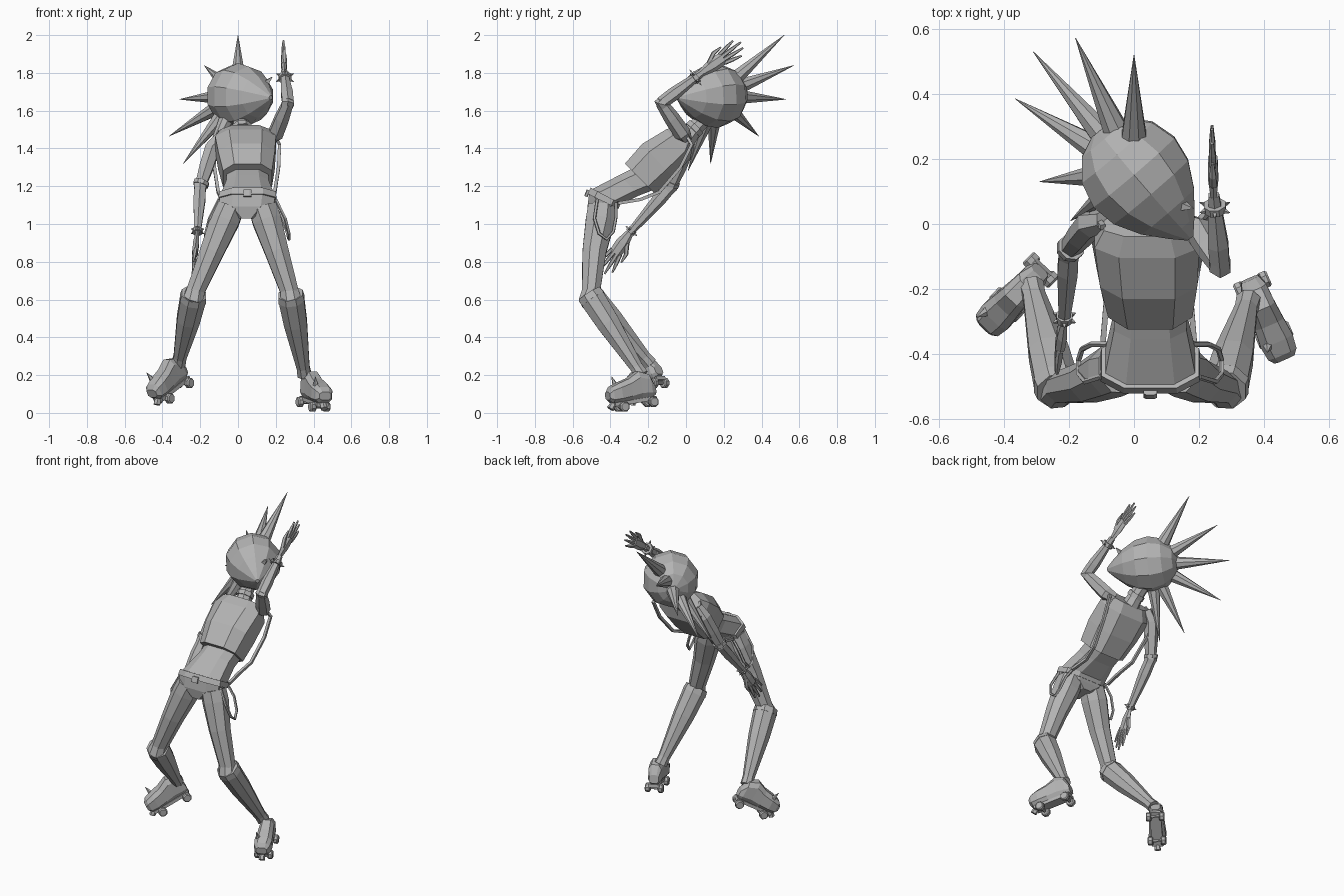
import bpy, bmesh, math
from mathutils import Vector as V

old = bpy.data.objects.get("Cube")
if old:
    bpy.data.objects.remove(old)

grey = bpy.data.materials.new("plain_grey")
grey.use_nodes = True
GREY = (0.45, 0.45, 0.45, 1)
grey.diffuse_color = GREY
grey.node_tree.nodes["Principled BSDF"].inputs["Base Color"].default_value = GREY


def ring(c, u, v, ru, rv, n=8, power=1.0):
    """Cross-section; a power below one squares the corners."""
    out = []
    for i in range(n):
        a = 2 * math.pi * (i + 0.5) / n
        p, q = math.cos(a), math.sin(a)
        p = math.copysign(abs(p) ** power, p)
        q = math.copysign(abs(q) ** power, q)
        out.append(c + u * ru * p + v * rv * q)
    return out


def loft(name, rings):
    bm = bmesh.new()
    loops = [[bm.verts.new(p) for p in r] for r in rings]
    n = len(loops[0])
    for a, b in zip(loops, loops[1:]):
        for i in range(n):
            j = (i + 1) % n
            bm.faces.new((a[i], a[j], b[j], b[i]))
    bm.faces.new(loops[0])
    bm.faces.new(loops[-1])
    bmesh.ops.recalc_face_normals(bm, faces=bm.faces)
    me = bpy.data.meshes.new(name)
    bm.to_mesh(me)
    bm.free()
    me.materials.append(grey)
    ob = bpy.data.objects.new(name, me)
    bpy.context.collection.objects.link(ob)
    return ob


def tube(name, points, radii, n=6, flat=1.0, ref=V((1, 0, 0))):
    """Tapered limb along a path; flat scales it along ref."""
    pts = [V(p) for p in points]
    rings = []
    for i, p in enumerate(pts):
        t = (pts[min(i + 1, len(pts) - 1)] - pts[max(i - 1, 0)]).normalized()
        r0 = ref if abs(t.dot(ref)) < 0.9 else V((0, 1, 0))
        u = (r0 - t * t.dot(r0)).normalized()
        rings.append(ring(p, u, t.cross(u), radii[i] * flat, radii[i], n))
    return loft(name, rings)


def body(name, stations, power=0.7, n=8):
    """Trunk sections: x, y, z, half width, half depth, backward lean."""
    rings = []
    for x, y, z, hw, hd, lean in stations:
        a = math.radians(lean)
        rings.append(ring(V((x, y, z)), V((1, 0, 0)),
                          V((0, -math.cos(a), math.sin(a))), hw, hd, n, power))
    return loft(name, rings)


# Trunk leaning back
body("vest", [(.05, -.245, 1.24, .137, .118, 45), (.045, -.15, 1.335, .158, .128, 48),
              (.04, -.04, 1.425, .17, .105, 50), (.04, .0, 1.475, .14, .065, 52)])
body("waist", [(.05, -.2, 1.25, .115, .085, 48), (.05, -.3, 1.205, .118, .08, 45),
               (.05, -.43, 1.14, .148, .088, 30)])
body("belt", [(.05, -.425, 1.15, .158, .095, 28), (.05, -.44, 1.12, .162, .096, 26)])
body("buckle", [(.05, -.517, 1.18, .022, .01, 20), (.05, -.53, 1.145, .022, .01, 20)])
body("shorts", [(.05, -.435, 1.13, .155, .09, 25), (.045, -.445, 1.08, .15, .082, 10),
                (.045, -.45, 1.03, .05, .065, 0)])
tube("neck", [(.03, .0, 1.45), (.02, .05, 1.51), (.01, .11, 1.57)], [.055, .045, .045], 8)
tube("choker", [(.023, .035, 1.495), (.02, .055, 1.515)], [.054, .054], 8)

# Head, a tapering egg that points at the chin
centre = V((0, .16, 1.68))
face = V((.65, -.76, -.04)).normalized()
crown = V((.41, .316, .84)).normalized()
egg = [(-.166, .03), (-.14, .095), (-.08, .15), (0, .172), (.08, .158),
       (.16, .112), (.225, .055), (.268, .012)]
tube("head", [centre + face * t for t, r in egg], [r for t, r in egg], 10)
nose = centre + face * .165 + crown * .095
tube("nose", [nose - crown * .02, nose + face * .035 + crown * .03], [.025, .002], 4)

# Fan of hair spikes
tips = [(0, .52, 2.0), (-.18, .572, 1.84), (-.31, .53, 1.66),
        (-.365, .385, 1.465), (-.29, .13, 1.32), (-.195, .01, 1.28)]
for k, tip in enumerate(tips):
    d = (V(tip) - centre).normalized()
    tube(f"hair_spike_{k + 1}", [centre + d * .13, V(tip)], [.043, .001], 8)


# Arms and hands
def hand(side, wrist, tip):
    w, e = V(wrist), V(tip)
    d = e - w
    across = d.cross(V((1, 0, 0))).normalized()
    tube(f"{side}_palm", [w - d * .03, w + d * .25, w + d * .52], [.02, .036, .034], 6, .5)
    for k, (spread, reach) in enumerate([(-1, .88), (-.35, 1), (.35, .97), (1, .85)]):
        a = w + d * .48 + across * .026 * spread
        b = w + d * reach + across * .046 * spread
        tube(f"{side}_finger_{k + 1}", [a, (a + b) / 2, b], [.0115, .011, .005], 5)
    a = w + d * .2 - across * .02
    tube(f"{side}_thumb", [a, a + d * .2 - across * .03, a + d * .4 - across * .034],
         [.014, .012, .005], 5)


arms = {
    "right": [(-.09, .01, 1.46), (-.135, .0, 1.4), (-.2, -.08, 1.2), (-.215, -.3, .95), (-.24, -.445, .745)],
    "left": [(.155, .0, 1.455), (.2, -.02, 1.48), (.265, -.13, 1.64), (.245, .09, 1.805), (.24, .3, 1.95)],
}
for side, (root, shoulder, elbow, wrist, tip) in arms.items():
    e, w, s = V(elbow), V(wrist), V(shoulder)
    tube(f"{side}_upper_arm", [root, s, s.lerp(e, .5), e], [.035, .045, .042, .032])
    tube(f"{side}_elbow", [e + (s - e) * .12, e, e + (w - e) * .1], [.033, .038, .034])
    tube(f"{side}_forearm", [e, e.lerp(w, .3), w], [.034, .036, .019])
    hand(side, wrist, tip)

# Studded bracelets
for name, side, f, r in (("left_bracelet", "left", .82, .036),
                         ("right_bracelet", "right", .95, .027)):
    e, w = V(arms[side][2]), V(arms[side][3])
    c, d = e.lerp(w, f), (w - e).normalized()
    tube(name, [c - d * .012, c + d * .012], [r, r], 8)
    u = V((1, 0, 0))
    v = d.cross(u).normalized()
    for k, p in enumerate(ring(c, u, v, r, r, 6)):
        tube(f"{name}_stud_{k + 1}", [p, p + (p - c) * .5], [.008, .001], 4)
e, s = V(arms["right"][2]), V(arms["right"][1])
tube("right_elbow_band", [e.lerp(s, .02), e.lerp(s, .12)], [.043, .043], 8)

# Hip chains and vest straps, mirrored about the trunk
for side, sg in (("left", 1), ("right", -1)):
    chain = [(.15, -.47, 1.13), (.2, -.485, 1.03), (.22, -.46, .95), (.22, -.42, .92),
             (.21, -.385, .96), (.18, -.37, 1.04), (.13, -.37, 1.11)]
    tube(f"{side}_hip_chain", [(.05 + sg * x, y, z) for x, y, z in chain], [.009] * 7, 5)
    strap = [(.14, -.01, 1.49), (.175, .03, 1.42), (.17, -.03, 1.3), (.15, -.14, 1.17),
             (.13, -.24, 1.13), (.14, -.36, 1.11)]
    tube(f"{side}_strap", [(.045 + sg * x, y, z) for x, y, z in strap], [.012] * 6, 4)


# Legs and roller skates
def skate(side, rear, front):
    r, f = V(rear), V(front)
    o, fw = (r + f) / 2, (f - r).normalized()
    sd = fw.cross(V((0, 0, 1))).normalized()
    up = sd.cross(fw)
    at = lambda a, b, c: o + fw * a + sd * b + up * c
    shoe = [(-.115, .035, .09, .03), (-.09, .02, .15, .042), (-.03, .02, .175, .045),
            (.03, .02, .145, .05), (.09, .02, .13, .056), (.135, .025, .115, .05),
            (.155, .045, .09, .035)]
    loft(f"{side}_skate_shoe", [ring(at(a, 0, (lo + hi) / 2), sd, up, hw, (hi - lo) / 2, 8, .65)
                                for a, lo, hi, hw in shoe])
    loft(f"{side}_skate_plate", [ring(at(a, 0, .018), sd, up, .04, .012, 4, .5)
                                 for a in (-.11, .13)])
    for end, a in (("rear", -.085), ("front", .085)):
        tube(f"{side}_{end}_axle", [at(a, -.04, 0), at(a, .04, 0)], [.01, .01], 6)
        for k in (-1, 1):
            tube(f"{side}_{end}_wheel_{'inner' if k < 0 else 'outer'}",
                 [at(a, k * .024, 0), at(a, k * .03, 0), at(a, k * .05, 0), at(a, k * .056, 0)],
                 [.022, .028, .028, .022], 8)
    tube(f"{side}_toe_stop", [at(.12, 0, .03), at(.15, 0, -.002)], [.016, .02], 6)
    tube(f"{side}_toe_spike", [at(.09, .03, .115), at(.1, .04, .165)], [.016, .001], 5)


legs = {
    "right": [(-.04, -.445, 1.09), (-.235, -.505, .62), (-.315, -.19, .26),
              (-.285, -.14, .16), (-.392, -.25, .075)],
    "left": [(.13, -.445, 1.09), (.28, -.505, .62), (.352, -.235, .2),
             (.365, -.19, .058), (.43, -.34, .033)],
}
for side, (hip, knee, ankle, rear, front) in legs.items():
    h, k, a = V(hip), V(knee), V(ankle)
    bulge = h.lerp(k, .5) + V((0, -.01, 0))
    tube(f"{side}_thigh", [h, h.lerp(k, .15), bulge, k], [.08, .083, .068, .05], 8)
    tube(f"{side}_knee", [k.lerp(h, .08), k + V((0, -.01, -.01)), k.lerp(a, .1)],
         [.05, .058, .05], 8)
    tube(f"{side}_boot", [k.lerp(a, .03), k.lerp(a, .04), k.lerp(a, .35), k.lerp(a, .9), a],
         [.055, .073, .066, .037, .04], 8)
    d = (a - k).normalized()
    tube(f"{side}_boot_cuff", [k - d * .012, k + d * .025], [.07, .075], 8)
    skate(side, rear, front)
